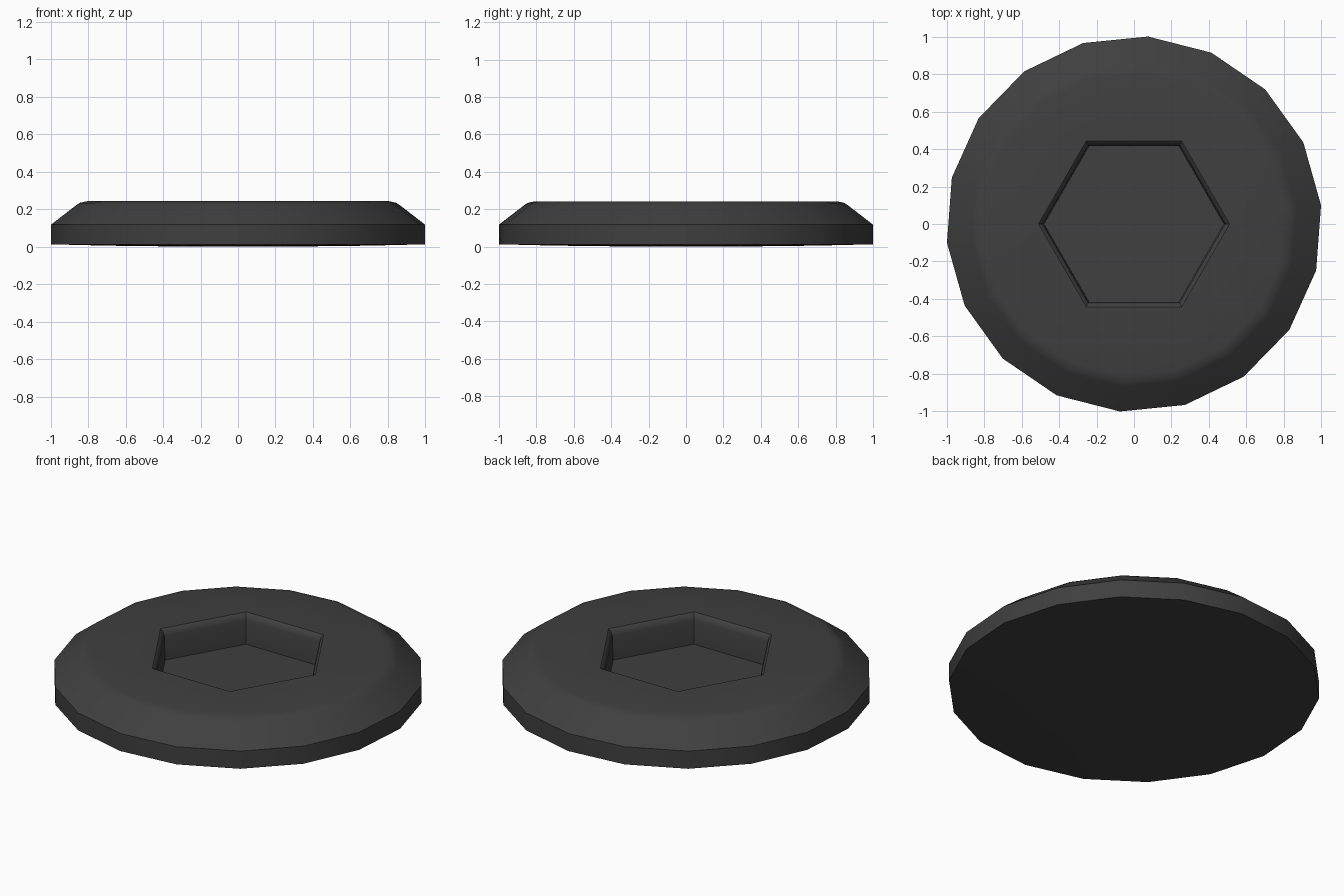
import bpy, bmesh, math

if "Cube" in bpy.data.objects:
    bpy.data.objects.remove(bpy.data.objects["Cube"])

bm = bmesh.new()


def ring(sides, r, z, offset):
    verts = [bm.verts.new((r * math.cos(offset + 2 * math.pi * i / sides),
                           r * math.sin(offset + 2 * math.pi * i / sides), z))
             for i in range(sides)]
    return verts


def loft(profile, sides, offset):
    rings = [ring(sides, r, z, offset) for r, z in profile]
    for a, b in zip(rings, rings[1:]):
        for i in range(sides):
            j = (i + 1) % sides
            bm.faces.new((a[i], a[j], b[j], b[i]))
    return rings


def loop_edges(verts):
    return [bm.edges.get((verts[i], verts[i - 1])) for i in range(len(verts))]


# 18-sided body: shallow domed base, straight rim, rounded chamfer
body = loft([(0.28, 0.0), (0.70, 0.005), (1.003, 0.012), (1.003, 0.117),
             (0.87, 0.219), (0.85, 0.233), (0.81, 0.242)],
            18, math.radians(5.7))
bm.faces.new(body[0])

# hexagonal socket with eased lip
socket = loft([(0.51, 0.242), (0.495, 0.232), (0.485, 0.205), (0.48, 0.063)], 6, 0)
bm.faces.new(socket[-1])

# flat top between body and socket
bmesh.ops.triangle_fill(bm, use_beauty=True, use_dissolve=False,
                        normal=(0, 0, 1),
                        edges=loop_edges(body[-1]) + loop_edges(socket[0]))
bmesh.ops.recalc_face_normals(bm, faces=bm.faces[:])

mesh = bpy.data.meshes.new("hex_socket_cap")
bm.to_mesh(mesh)
bm.free()
cap = bpy.data.objects.new("hex_socket_cap", mesh)
bpy.context.collection.objects.link(cap)

# dark grey finish
mat = bpy.data.materials.new("dark_grey")
mat.diffuse_color = (0.05, 0.05, 0.05, 1)
mat.use_nodes = True
mat.node_tree.nodes["Principled BSDF"].inputs["Base Color"].default_value = mat.diffuse_color
mesh.materials.append(mat)

bpy.context.view_layer.objects.active = cap
cap.select_set(True)
bpy.ops.object.shade_smooth_by_angle(angle=math.radians(35))
